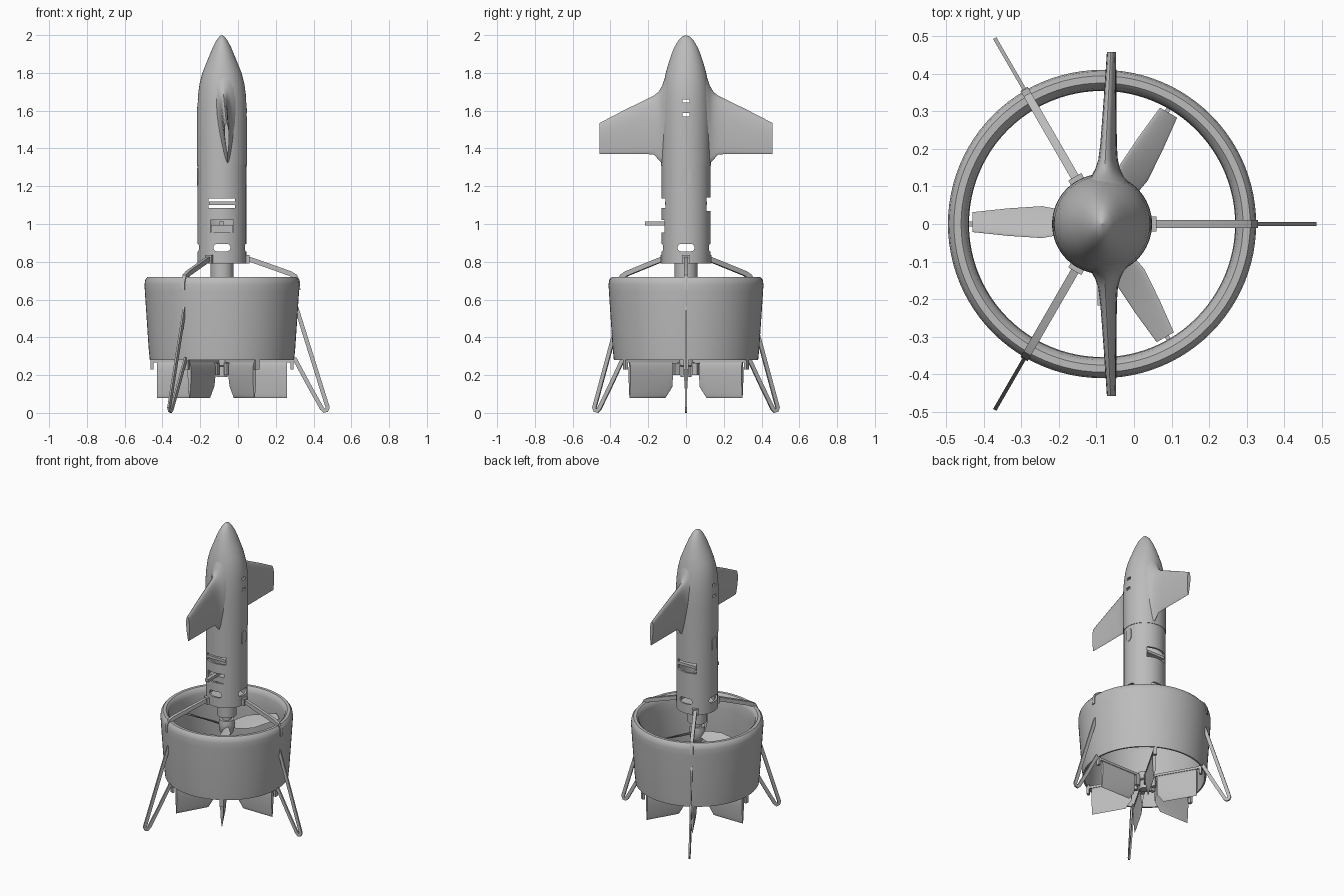
import bpy, bmesh, math
from mathutils import Matrix, Vector

AXIS = -0.085  # x position of the body's centre line

cube = bpy.data.objects.get("Cube")
if cube:
    bpy.data.objects.remove(cube)

grey = bpy.data.materials.new("plain_grey")
grey.use_nodes = True
grey.diffuse_color = (0.5, 0.5, 0.5, 1)
grey.node_tree.nodes["Principled BSDF"].inputs["Base Color"].default_value = grey.diffuse_color


def shade(mesh):
    mesh.shade_smooth()
    mesh.set_sharp_from_angle(angle=math.radians(35))


def finish(name, bm, angle=0):
    """Turn a bmesh built around the origin into a part, turned about the axis."""
    bmesh.ops.recalc_face_normals(bm, faces=bm.faces)
    bm.transform(Matrix.Translation((AXIS, 0, 0)) @ Matrix.Rotation(math.radians(angle), 4, 'Z'))
    mesh = bpy.data.meshes.new(name)
    bm.to_mesh(mesh)
    bm.free()
    shade(mesh)
    mesh.materials.append(grey)
    obj = bpy.data.objects.new(name, mesh)
    bpy.context.collection.objects.link(obj)
    return obj


def skin(name, rings, angle=0, closed=False):
    """Bridge equal rings of points; cap the ends unless the rings form a loop."""
    bm = bmesh.new()
    vs = [[bm.verts.new(p) for p in ring] for ring in rings]
    n = len(vs[0])
    pairs = list(zip(vs, vs[1:])) + ([(vs[-1], vs[0])] if closed else [])
    for a, b in pairs:
        for i in range(n):
            j = (i + 1) % n
            bm.faces.new((a[i], a[j], b[j], b[i]))
    if not closed:
        bm.faces.new(vs[0])
        bm.faces.new(vs[-1])
    return finish(name, bm, angle)


def lathe(name, profile, closed=True, squash=None, n=64):
    rings = []
    for r, z in profile:
        sx = squash(z) if squash else 1
        rings.append([(r * sx * math.cos(math.tau * i / n), r * math.sin(math.tau * i / n), z)
                      for i in range(n)])
    return skin(name, rings, closed=closed)


def box(name, lo, hi, angle=0):
    bm = bmesh.new()
    bmesh.ops.create_cube(bm, size=1)
    lo, hi = Vector(lo), Vector(hi)
    bm.transform(Matrix.Translation((lo + hi) / 2) @ Matrix.Diagonal((*(hi - lo), 1)))
    return finish(name, bm, angle)


def capsule(name, z, width, height, near, far, angle=0):
    """Rounded slot shape pushed outwards along x."""
    r, bm_pts = min(width, height) / 2, []
    for i in range(24):
        a = math.tau * (i + 0.5) / 24
        y, h = r * math.cos(a), r * math.sin(a)
        bm_pts.append((y + math.copysign(width / 2 - r, y), z + h + math.copysign(height / 2 - r, h)))
    return skin(name, [[(x, *p) for p in bm_pts] for x in (near, far)], angle)


def foil(name, sections, angle=0, n=24):
    """Loft streamlined sections given as (lead point, trail point, thickness vector)."""
    rings = []
    for lead, trail, thick in sections:
        lead, trail, thick = Vector(lead), Vector(trail), Vector(thick)
        ring = []
        for i in range(n):
            a = math.tau * i / n
            c = math.cos(a)
            t = 0.5 * math.sin(a) * (0.8 + 0.35 * c)
            ring.append(lead.lerp(trail, (1 - c) / 2) + thick * t)
        rings.append(ring)
    return skin(name, rings, angle)


def ribbon(name, path, half_width, half_thick, angle):
    """Flat bar following a path in the radial plane."""
    pts, rings = [Vector(p) for p in path], []
    for i, p in enumerate(pts):
        d = (pts[min(i + 1, len(pts) - 1)] - pts[max(i - 1, 0)]).normalized()
        nrm = Vector((-d.y, d.x)) * half_width
        a, b = p + nrm, p - nrm
        rings.append([(a.x, -half_thick, a.y), (a.x, half_thick, a.y),
                      (b.x, half_thick, b.y), (b.x, -half_thick, b.y)])
    return skin(name, rings, angle)


def cut(obj, cutters):
    for c in cutters:
        c.hide_render = True
        mod = obj.modifiers.new("cut", 'BOOLEAN')
        mod.operation, mod.solver, mod.object = 'DIFFERENCE', 'EXACT', c
    deps = bpy.context.evaluated_depsgraph_get()
    mesh = bpy.data.meshes.new_from_object(obj.evaluated_get(deps))
    obj.modifiers.clear()
    obj.data = mesh
    shade(mesh)
    for c in cutters:
        bpy.data.objects.remove(c)


# Nose and upper body: hollow shell, flattened a little towards the tip
nose = lathe("upper_body", [
    (0.001, 2.0), (0.02, 1.992), (0.04, 1.972), (0.062, 1.935), (0.078, 1.895), (0.093, 1.85),
    (0.107, 1.8), (0.119, 1.74), (0.127, 1.68), (0.132, 1.6), (0.133, 1.5), (0.132, 1.31),
    (0.118, 1.31), (0.12, 1.6), (0.095, 1.78), (0.001, 1.82)],
    squash=lambda z: 1 - 1.4 * max(0, z - 1.78))
cut(nose, [box("upper_slot", (-0.2, -0.018, 1.642), (0.2, 0.018, 1.66)),
           box("lower_slot_left", (0.08, -0.018, 1.57), (0.2, 0.018, 1.588)),
           box("lower_slot_right", (-0.2, -0.018, 1.57), (-0.08, 0.018, 1.588))])

# Lower body: hollow tube with a floor and openings
body = lathe("lower_body", [
    (0.001, 0.79), (0.129, 0.79), (0.129, 1.315), (0.116, 1.315), (0.116, 0.81), (0.001, 0.81)])
cut(body, [box("front_slot", (-0.07, -0.2, 1.085), (0.07, -0.05, 1.135)),
           box("back_slot", (-0.07, 0.05, 1.07), (0.07, 0.2, 1.14)),
           box("probe_window", (-0.06, -0.2, 0.955), (0.06, -0.05, 1.02))]
    + [capsule("vent", 0.875, 0.09, 0.04, 0.06, 0.2, a) for a in (0, 90, 180, 270)])

# Equipment behind the openings, and the forward probe
box("slot_tray", (-0.068, -0.11, 1.1), (0.068, 0.11, 1.118))
box("probe_mount", (-0.058, -0.113, 0.955), (0.058, -0.04, 0.995))
box("probe", (-0.012, -0.217, 0.993), (0.012, -0.04, 1.013))
for a in (0, 180):
    capsule("side_hatch", 1.25, 0.048, 0.094, 0.115, 0.131, a)

# Wings, swelling into the body at the root
wing_shape = [  # span, trailing z, leading z, thickness
    (0.05, 1.31, 1.86, 0.2), (0.09, 1.31, 1.825, 0.16), (0.11, 1.312, 1.78, 0.135),
    (0.125, 1.32, 1.735, 0.1), (0.145, 1.34, 1.7, 0.075), (0.17, 1.368, 1.68, 0.057),
    (0.21, 1.37, 1.66, 0.048), (0.33, 1.37, 1.601, 0.037), (0.457, 1.37, 1.535, 0.028)]
for side, label in ((1, "back"), (-1, "front")):
    foil(label + "_wing", [((0.0 + 0.05 * y, side * y, zl), (0.03, side * y, zt), (t, 0, 0))
                           for y, zt, zl, t in wing_shape])

# Ducted ring with a rounded upper lip and thin lower edge
lathe("duct", [
    (0.382, 0.28), (0.388, 0.34), (0.4, 0.52), (0.408, 0.64), (0.41, 0.68), (0.406, 0.705),
    (0.394, 0.72), (0.375, 0.72), (0.362, 0.707), (0.356, 0.68), (0.354, 0.62), (0.356, 0.5),
    (0.363, 0.38), (0.372, 0.28)], n=96)

# Motor, propeller hub and blades
lathe("motor", [(0.001, 0.8), (0.06, 0.8), (0.06, 0.69), (0.03, 0.68), (0.03, 0.65), (0.001, 0.65)], n=32)
lathe("propeller_hub", [(0.001, 0.66), (0.045, 0.66), (0.05, 0.63), (0.045, 0.58), (0.025, 0.55),
                        (0.001, 0.54)], n=32)
blade_shape = [(0.03, 0.04, 40), (0.09, 0.075, 38), (0.16, 0.1, 32), (0.25, 0.08, 24), (0.345, 0.055, 16)]
for a in (60, 180, 300):
    sections = []
    for r, chord, pitch in blade_shape:
        p = math.radians(pitch)
        d = Vector((0, math.cos(p), math.sin(p))) * chord / 2
        mid = Vector((r, -0.005, 0.61))
        sections.append((mid + d, mid - d, (0, -0.01 * math.sin(p), 0.01 * math.cos(p))))
    foil("propeller_blade", sections, a)

# Three struts and loop-shaped legs
for a in (0, 120, 240):
    ribbon("strut", [(0.115, 0.82), (0.15, 0.812), (0.25, 0.777), (0.36, 0.738), (0.388, 0.722),
                     (0.4, 0.695), (0.402, 0.65)], 0.013, 0.011, a)
    box("strut_lug", (0.11, -0.02, 0.79), (0.145, 0.02, 0.835), a)
    ribbon("leg", [(0.393, 0.56), (0.47, 0.315), (0.553, 0.05), (0.56, 0.028), (0.554, 0.014),
                   (0.542, 0.011), (0.53, 0.022), (0.46, 0.147), (0.383, 0.29)], 0.011, 0.005, a)

# Six arms below the duct, each with a steering fin and brackets
for a in range(0, 360, 60):
    box("fin_arm", (0.02, -0.006, 0.268), (0.378, 0.006, 0.284), a)
    box("fin_bracket", (0.362, -0.012, 0.23), (0.378, 0.012, 0.295), a)
    box("fin_servo", (0.045, -0.012, 0.2), (0.075, 0.012, 0.265), a)
    foil("steering_fin", [((r, 0, 0.27), (r, 0, low), (0, 0.024, 0))
                          for r, low in ((0.085, 0.135), (0.125, 0.08), (0.345, 0.08))], a)

# Central hub under the duct
lathe("arm_hub", [(0.001, 0.3), (0.045, 0.3), (0.045, 0.25), (0.03, 0.245), (0.03, 0.19), (0.001, 0.19)], n=24)
